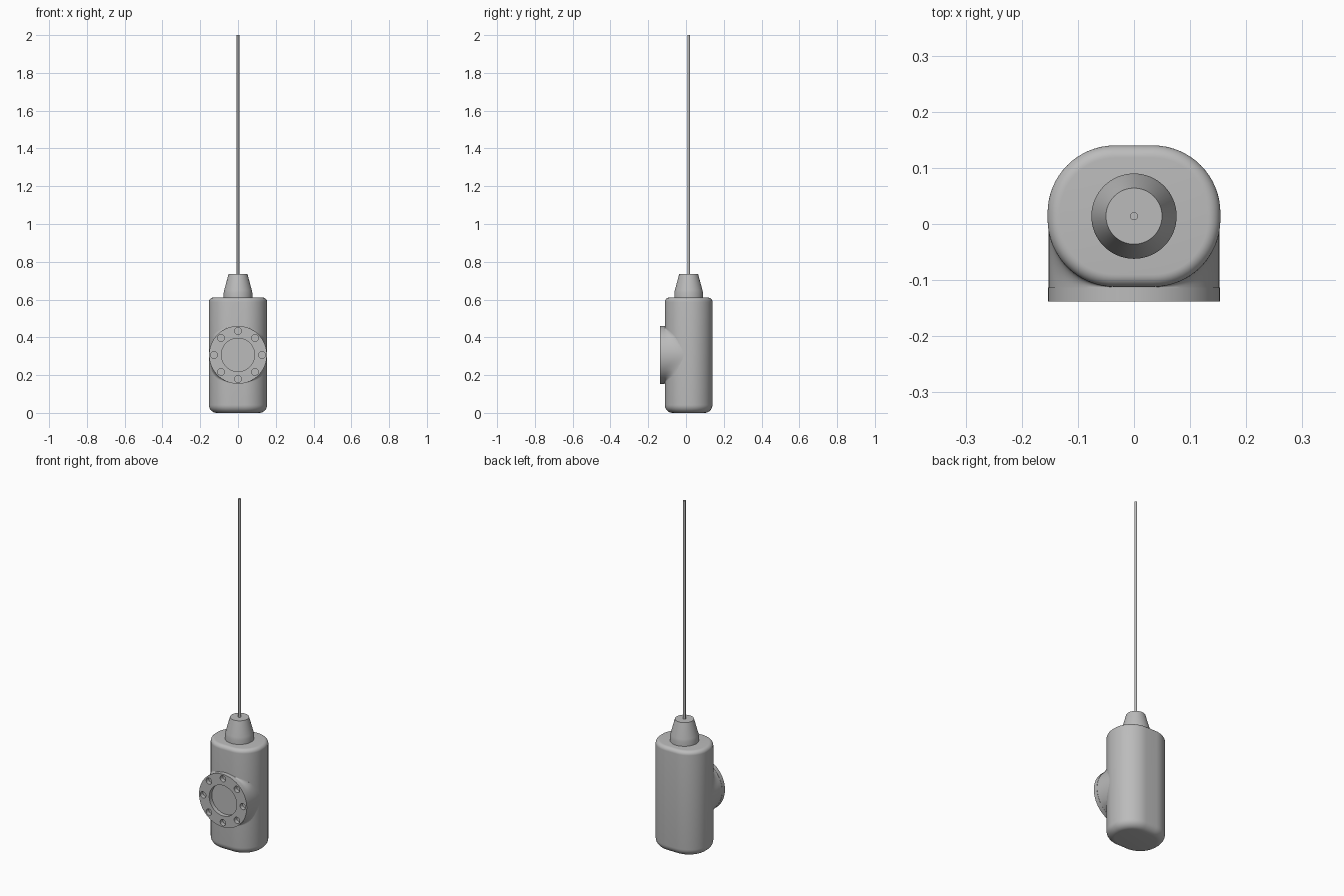
import bpy, bmesh
from math import sin, cos, pi, sqrt, radians
from mathutils import Matrix, Vector

cube = bpy.data.objects.get("Cube")
if cube:
    bpy.data.objects.remove(cube, do_unlink=True)

GREY = (0.5, 0.5, 0.5, 1)
grey = bpy.data.materials.new("plain grey")
grey.use_nodes = True
grey.diffuse_color = GREY
grey.node_tree.nodes["Principled BSDF"].inputs["Base Color"].default_value = GREY

HALF_X, HALF_Y, CORNER = 0.154, 0.126, 0.12   # body cross-section
HEIGHT, AXIS_Y = 0.61, 0.014
FLANGE_Z, FLANGE_R = 0.307, 0.153
FLANGE_FRONT, FLANGE_BACK = -0.138, -0.113


def finish(name, bm):
    """Turn a bmesh into a smooth-shaded grey object."""
    bmesh.ops.recalc_face_normals(bm, faces=bm.faces)
    mesh = bpy.data.meshes.new(name)
    bm.to_mesh(mesh)
    bm.free()
    mesh.materials.append(grey)
    mesh.shade_smooth()
    mesh.set_sharp_from_angle(angle=radians(30))
    obj = bpy.data.objects.new(name, mesh)
    bpy.context.collection.objects.link(obj)
    return obj


def loft(name, rings, cap_start=True, cap_end=True):
    """Skin a list of closed rings holding equal numbers of points."""
    bm = bmesh.new()
    rows = [[bm.verts.new(p) for p in ring] for ring in rings]
    for a, b in zip(rows, rows[1:]):
        for i in range(len(a)):
            j = (i + 1) % len(a)
            bm.faces.new((a[i], a[j], b[j], b[i]))
    if cap_start:
        bm.faces.new(rows[0])
    if cap_end:
        bm.faces.new(rows[-1])
    return finish(name, bm)


def turned(name, profile, sides):
    """Round part on the vertical axis from (radius, z) pairs."""
    angles = [2 * pi * i / sides for i in range(sides)]
    return loft(name, [[(r * cos(a), AXIS_Y + r * sin(a), z) for a in angles]
                       for r, z in profile])


def add_disc(bm, radius, y0, y1, x=0, z=FLANGE_Z, sides=32):
    """Cylinder lying along y."""
    place = Matrix.Translation((x, (y0 + y1) / 2, z)) @ Matrix.Rotation(pi / 2, 4, 'X')
    bmesh.ops.create_cone(bm, cap_ends=True, segments=sides, radius1=radius,
                          radius2=radius, depth=y1 - y0, matrix=place)


# Body: rounded-rectangle column with filleted ends
def outline(inset, z, steps=16):
    r = CORNER - inset
    points = []
    for quarter in range(4):
        sx = 1 if quarter in (0, 3) else -1
        sy = 1 if quarter < 2 else -1
        for k in range(steps + 1):
            a = (quarter + k / steps) * pi / 2
            points.append((sx * (HALF_X - CORNER) + r * cos(a),
                           AXIS_Y + sy * (HALF_Y - CORNER) + r * sin(a), z))
    return points


def fillet(radius, steps=8):
    for k in range(steps + 1):
        a = k / steps * pi / 2
        yield radius * (1 - sin(a)), radius * (1 - cos(a))


low = [outline(i, z) for i, z in fillet(0.042)]
high = [outline(i, HEIGHT - z) for i, z in fillet(0.022)]
loft("body", low + high[::-1])


# Neck: round port blended into the curved body with a fillet
def body_front(x):
    over = max(0, abs(x) - (HALF_X - CORNER))
    return AXIS_Y - (HALF_Y - CORNER) - sqrt(max(0, CORNER**2 - over**2))


NECK_R, SIDES, STEPS = 0.152, 96, 8
rings = [[] for _ in range(STEPS + 3)]
for i in range(SIDES):
    a = 2 * pi * i / SIDES
    x, z = NECK_R * cos(a), FLANGE_Z + NECK_R * sin(a)
    base = max(body_front(x), FLANGE_BACK + 0.001)
    blend = min(0.05, base - FLANGE_BACK)
    rings[0].append((x, FLANGE_BACK, z))
    for k in range(STEPS + 1):
        t = k / STEPS * pi / 2
        spread = blend * (1 - cos(t)) * sin(a)
        rings[k + 1].append((x, base - blend + blend * sin(t), z + spread))
    rings[-1].append((x, base + 0.01, z + blend * sin(a)))
loft("port_neck", rings, cap_end=False)

# Flange: disc with a central recess and a ring of bolt holes
bm = bmesh.new()
add_disc(bm, FLANGE_R, FLANGE_FRONT, FLANGE_BACK, sides=96)
flange = finish("port_flange", bm)

bm = bmesh.new()
floor = FLANGE_BACK - 0.001
add_disc(bm, 0.088, FLANGE_FRONT - 0.02, floor, sides=64)
for i in range(8):
    a = i * pi / 4
    add_disc(bm, 0.018, FLANGE_FRONT - 0.02, floor,
             0.127 * cos(a), FLANGE_Z + 0.127 * sin(a), 24)
cutter = finish("flange_cutter", bm)
cutter.hide_render = True

cut = flange.modifiers.new("holes", 'BOOLEAN')
cut.operation = 'DIFFERENCE'
cut.solver = 'EXACT'
cut.object = cutter
bpy.context.view_layer.objects.active = flange
bpy.ops.object.modifier_apply(modifier=cut.name)
bpy.data.objects.remove(cutter, do_unlink=True)
flange.data.shade_smooth()
flange.data.set_sharp_from_angle(angle=radians(30))

# Tapered cable gland on top, and the long thin rod
turned("top_gland", [(0.076, HEIGHT - 0.01), (0.076, 0.635), (0.073, 0.65),
                     (0.05, 0.735)], 64)
turned("rod", [(0.007, 0.73), (0.007, 2.0)], 24)
